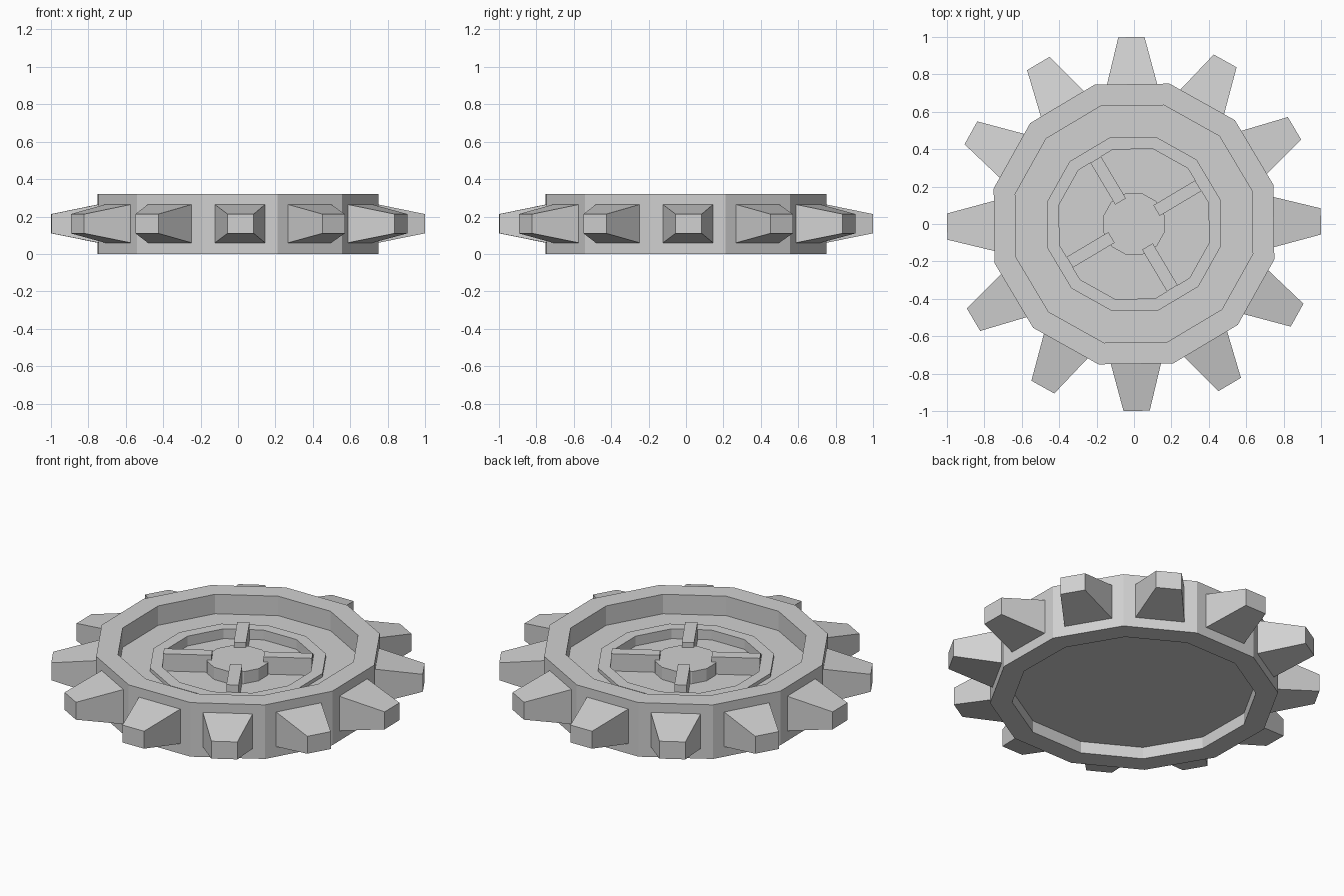
import bpy, bmesh, math
from mathutils import Matrix, Vector

cube = bpy.data.objects.get("Cube")
if cube:
    bpy.data.objects.remove(cube, do_unlink=True)

SIDES = 12
TWIST = math.radians(0.8)
STEP = 2 * math.pi / SIDES

grey = bpy.data.materials.new("light_grey")
grey.use_nodes = True
colour = (0.64, 0.64, 0.64, 1)
grey.diffuse_color = colour
grey.node_tree.nodes["Principled BSDF"].inputs["Base Color"].default_value = colour


def finish(name, bm):
    bmesh.ops.recalc_face_normals(bm, faces=bm.faces)
    mesh = bpy.data.meshes.new(name)
    bm.to_mesh(mesh)
    bm.free()
    mesh.materials.append(grey)
    obj = bpy.data.objects.new(name, mesh)
    bpy.context.collection.objects.link(obj)
    return obj


def lathe(name, profile):
    """Twelve-sided turned solid; the profile runs from axis to axis."""
    bm = bmesh.new()
    rings = []
    for r, z in profile:
        ring = []
        for i in range(SIDES):
            a = TWIST + (i + 0.5) * STEP
            ring.append(bm.verts.new((r * math.cos(a), r * math.sin(a), z)))
        rings.append(ring)
    for low, high in zip(rings, rings[1:]):
        for i in range(SIDES):
            j = (i + 1) % SIDES
            bm.faces.new((low[i], low[j], high[j], high[i]))
    bm.faces.new(rings[0])
    bm.faces.new(rings[-1])
    return finish(name, bm)


def tapered_block(name, angle, inner, outer):
    """Radial block; each end is (radius, half width, bottom, top)."""
    bm = bmesh.new()
    bmesh.ops.create_cube(bm, size=2)
    for v in bm.verts:
        r, half, low, high = outer if v.co.x > 0 else inner
        v.co = Vector((r, half * v.co.y, high if v.co.z > 0 else low))
    bm.transform(Matrix.Rotation(angle, 4, "Z"))
    return finish(name, bm)


# Wheel body: recessed underside, raised rim, low step and central pocket
lathe("wheel_body", [
    (0.655, 0.07), (0.655, 0.0), (0.774, 0.0), (0.774, 0.32),
    (0.655, 0.32), (0.655, 0.205), (0.48, 0.205), (0.48, 0.226),
    (0.414, 0.226), (0.414, 0.168),
])

# Central hub
lathe("hub", [(0.17, 0.16), (0.17, 0.24)])

# Four spokes across the pocket
for i in range(4):
    tapered_block(f"spoke_{i + 1}", TWIST + STEP + i * math.pi / 2,
                  (0.14, 0.033, 0.16, 0.27), (0.4, 0.033, 0.16, 0.27))

# Tapered teeth around the rim
for i in range(SIDES):
    tapered_block(f"tooth_{i + 1}", TWIST + i * STEP,
                  (0.74, 0.136, 0.058, 0.266), (0.999, 0.07, 0.11, 0.213))
